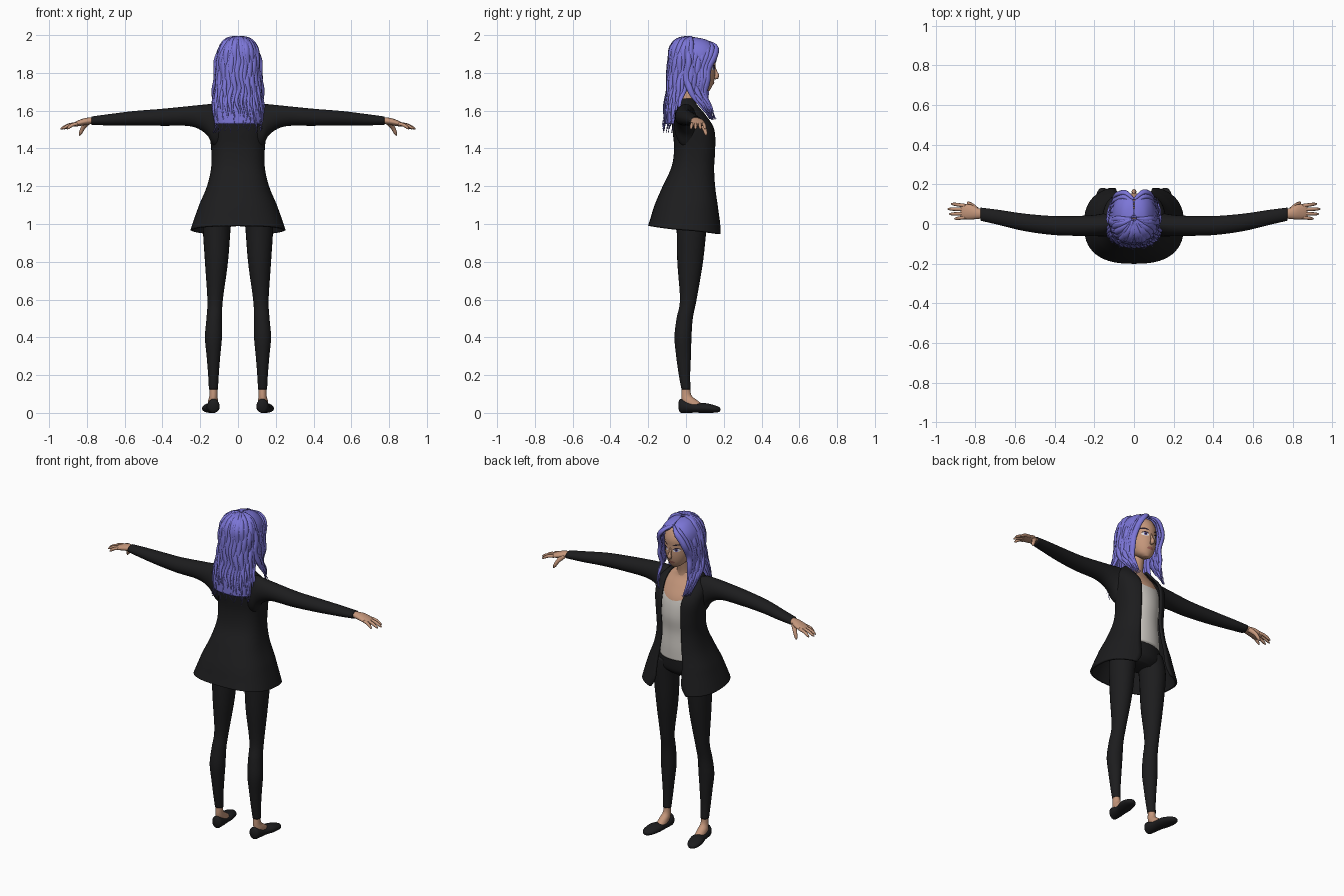
import bpy, bmesh, math, random
from mathutils import Vector
from mathutils.bvhtree import BVHTree

random.seed(4)
if "Cube" in bpy.data.objects:
    bpy.data.objects.remove(bpy.data.objects["Cube"])


def material(name, r, g, b):
    m = bpy.data.materials.new(name)
    m.use_nodes = True
    m.diffuse_color = (r, g, b, 1)
    node = m.node_tree.nodes["Principled BSDF"]
    node.inputs["Base Color"].default_value = (r, g, b, 1)
    node.inputs["Roughness"].default_value = 0.8
    return m


HAIR = material("violet hair", 0.2, 0.18, 0.68)
CLOTH = material("black cloth", 0.012, 0.012, 0.013)
SHIRT = material("off white shirt", 0.62, 0.59, 0.55)
SKIN = material("skin", 0.56, 0.31, 0.2)
LIPS = material("lips", 0.36, 0.13, 0.1)
WHITE = material("eye white", 0.75, 0.73, 0.72)
IRIS = material("iris", 0.12, 0.1, 0.35)
DARK = material("dark brows", 0.02, 0.012, 0.02)


def spline(keys, n=5):
    """Smooth curve through tuples of any length."""
    out = []
    for i in range(len(keys) - 1):
        a, b, c, d = (keys[min(max(i + k, 0), len(keys) - 1)] for k in (-1, 0, 1, 2))
        for j in range(n):
            t = j / n
            out.append(tuple(q + 0.5 * t * (r - p + t * (2*p - 5*q + 4*r - s + t * (3*(q - r) + s - p)))
                             for p, q, r, s in zip(a, b, c, d)))
    return out + [tuple(keys[-1])]


def skin_rings(bm, rings, closed=True):
    """Bridge rings of points with quads; closed rings are capped."""
    rows = [[bm.verts.new(p) for p in ring] for ring in rings]
    n = len(rows[0])
    for a, b in zip(rows, rows[1:]):
        for i in range(n if closed else n - 1):
            k = (i + 1) % n
            bm.faces.new((a[i], a[k], b[k], b[i]))
    if closed:
        bm.faces.new(rows[0])
        bm.faces.new(rows[-1])


def finish(name, bm, *mats, mirror=False, thick=0):
    bmesh.ops.recalc_face_normals(bm, faces=bm.faces)
    me = bpy.data.meshes.new(name)
    bm.to_mesh(me)
    bm.free()
    for m in mats:
        me.materials.append(m)
    me.shade_smooth()
    ob = bpy.data.objects.new(name, me)
    bpy.context.collection.objects.link(ob)
    if thick:
        mod = ob.modifiers.new("thickness", "SOLIDIFY")
        mod.thickness, mod.offset = thick, 0
    if mirror:
        ob.modifiers.new("other side", "MIRROR").use_clip = False
    return ob


def loft_mesh(axis, keys, sides=24):
    """Keys: station, two centre coordinates, two radii."""
    bm = bmesh.new()
    rings = []
    for s, u, v, ru, rv in spline(keys):
        ring = []
        for i in range(sides):
            a = math.tau * i / sides
            p, q = u + abs(ru) * math.cos(a), v + abs(rv) * math.sin(a)
            ring.append({"x": (s, p, q), "y": (p, s, q), "z": (p, q, s)}[axis])
        rings.append(ring)
    skin_rings(bm, rings)
    return bm


def loft(name, axis, keys, mat, mirror=False):
    return finish(name, loft_mesh(axis, keys), mat, mirror=mirror)


def tube(bm, pts, widths, thicks, normal, sides=8):
    """Flattened tube; normal(p) gives its thin direction."""
    pts = [Vector(p) for p in pts]
    rings = []
    for i, p in enumerate(pts):
        tan = (pts[min(i + 1, len(pts) - 1)] - pts[max(i - 1, 0)]).normalized()
        side = tan.cross(normal(p)).normalized()
        up = side.cross(tan)
        rings.append([p + side * widths[i] * math.cos(math.tau * k / sides)
                      + up * thicks[i] * math.sin(math.tau * k / sides) for k in range(sides)])
    skin_rings(bm, rings)


def shell_point(row, t, power):
    """Point on an open shell; t is the angle from the face side."""
    z, cy, rx, ry, _ = row
    s, c = math.sin(t), math.cos(t)
    return Vector((math.copysign(abs(s) ** power, s) * rx, cy + math.copysign(abs(c) ** power, c) * ry, z))


def shell(name, keys, mat, power, thick, drop=0):
    bm = bmesh.new()
    rings = []
    for row in spline(keys):
        t0 = math.radians(row[4])
        ring = []
        for i in range(49):
            t = t0 + (math.tau - 2 * t0) * i / 48
            p = shell_point(row, t, power)
            p.z -= drop * max(0, 1.1 - p.z) / 0.11 * (1 + math.cos(t)) / 2
            ring.append(p)
        rings.append(ring)
    skin_rings(bm, rings, closed=False)
    return finish(name, bm, mat, thick=thick)


# Legs, hips, ankles and shoes
loft("trouser_legs", "z", [(.125, .13, 0, .024, .024), (.2, .13, -.008, .028, .03), (.3, .13, -.013, .036, .039),
     (.4, .13, -.016, .045, .045), (.5, .126, -.007, .041, .043), (.6, .121, .012, .041, .044),
     (.8, .114, .022, .061, .068), (1, .111, .03, .074, .08), (1.1, .09, .028, .07, .085)], CLOTH, True)
loft("hips", "z", [(1.02, 0, .03, .1, .06), (1.05, 0, .028, .15, .09), (1.1, 0, .026, .158, .1),
     (1.18, 0, .03, .128, .098)], CLOTH)
loft("ankles", "z", [(.04, .133, .04, .028, .058), (.065, .132, .02, .026, .042), (.095, .13, .002, .021, .026),
     (.15, .13, 0, .02, .021)], SKIN, True)
loft("shoes", "y", [(-.041, .128, .04, .008, .012), (-.03, .129, .038, .028, .036), (0, .131, .033, .034, .033),
     (.05, .136, .026, .035, .025), (.1, .145, .026, .043, .026), (.15, .153, .021, .036, .02),
     (.175, .156, .018, .02, .013), (.182, .157, .018, .006, .005)], CLOTH, True)

# Shirt and chest, split by a sloping neckline
bm = loft_mesh("z", [(1.13, 0, .03, .138, .11), (1.2, 0, .035, .13, .106), (1.3, 0, .04, .118, .098),
     (1.4, 0, .045, .12, .102), (1.5, 0, .035, .13, .097), (1.57, 0, .015, .13, .078),
     (1.62, 0, .005, .1, .052), (1.65, 0, .005, .045, .045)], 32)
neck_point, neck_slope = Vector((0, .13, 1.5)), Vector((0, .9, 1)).normalized()
bmesh.ops.bisect_plane(bm, geom=bm.verts[:] + bm.edges[:] + bm.faces[:], plane_co=neck_point, plane_no=neck_slope)
for f in bm.faces:
    f.material_index = int((f.calc_center_median() - neck_point).dot(neck_slope) > 0)
finish("shirt_and_chest", bm, SHIRT, SKIN)
loft("neck", "z", [(1.58, 0, .005, .06, .055), (1.64, 0, .01, .045, .045), (1.7, 0, .022, .041, .043),
     (1.77, 0, .035, .042, .045)], SKIN)

# Open jacket with flared hem, and sleeves
shell("jacket", [(.99, -.003, .246, .192, 24), (1.03, 0, .23, .182, 18), (1.1, .005, .2, .165, 20),
      (1.2, .02, .158, .137, 23), (1.3, .04, .136, .111, 24), (1.4, .05, .136, .107, 25),
      (1.5, .042, .148, .108, 22), (1.57, .02, .15, .09, 27), (1.62, .005, .115, .068, 40),
      (1.66, 0, .065, .055, 58)], CLOTH, .78, .012, .045)
loft("sleeves", "x", [(.09, .01, 1.51, .06, .11), (.13, .0, 1.525, .062, .11), (.17, -.006, 1.555, .056, .078),
     (.25, -.009, 1.571, .051, .054), (.4, -.008, 1.565, .048, .045), (.55, .008, 1.56, .044, .038),
     (.68, .033, 1.552, .038, .03), (.775, .05, 1.547, .033, .022)], CLOTH, True)

# Hands
bm = loft_mesh("x", [(.75, .05, 1.548, .022, .017), (.785, .053, 1.546, .027, .018), (.82, .06, 1.54, .037, .018),
     (.86, .063, 1.529, .038, .013), (.875, .063, 1.525, .03, .008)], 16)
up = lambda p: Vector((0, 0, 1))
for y0, y1, tip in ((.034, .026, .905), (.053, .05, .932), (.073, .076, .94), (.092, .102, .922)):
    path = spline([(.85, y0, 1.531), ((.85 + tip) / 2, (y0 + y1) / 2, 1.524), (tip, y1, 1.503)], 3)
    r = [.0095, .0095, .009, .009, .0085, .007, .003]
    tube(bm, path, r, r, up)
r = [.016, .015, .014, .012, .011, .009, .003]
tube(bm, spline([(.795, .07, 1.54), (.82, .095, 1.51), (.84, .108, 1.468)], 3), r, r, up)
finish("hands", bm, SKIN, mirror=True)

# Head, nose and ears
head = loft("head", "z", [(1.704, 0, .105, .016, .018), (1.72, 0, .092, .042, .042), (1.75, 0, .07, .064, .077),
     (1.79, 0, .056, .079, .098), (1.84, 0, .046, .087, .109), (1.89, 0, .04, .088, .115),
     (1.94, 0, .035, .072, .095), (1.97, 0, .03, .035, .045)], SKIN)
bm = bmesh.new()
r = [.004, .006, .008, .012, .013, .006]
tube(bm, [(0, .15, 1.84), (0, .154, 1.82), (0, .159, 1.803), (0, .164, 1.789), (0, .161, 1.777), (0, .15, 1.77)],
     r, r, lambda p: Vector((0, 1, 0)))
finish("nose", bm, SKIN)
loft("ears", "z", [(1.775, .088, .045, .004, .006), (1.79, .094, .042, .01, .014), (1.82, .1, .036, .012, .02),
     (1.84, .1, .032, .006, .01)], SKIN, True)

# Painted face: thin patches laid on the head
tree = BVHTree.FromPolygons([v.co for v in head.data.vertices], [p.vertices[:] for p in head.data.polygons])


def patch(name, cx, cz, rx, rz, lift, mat, arch=0, tilt=0, mirror=True):
    bm = bmesh.new()
    rings = []
    for k in (.05, .5, 1):
        ring = []
        for i in range(20):
            a = math.tau * i / 20
            u = k * math.cos(a)
            x, z = cx + rx * u, cz + rz * k * math.sin(a) - arch * u * u + tilt * u
            hit = tree.ray_cast(Vector((x, 1, z)), Vector((0, -1, 0)))[0]
            ring.append((x, hit.y + lift, z))
        rings.append(ring)
    skin_rings(bm, rings)
    bm.faces.ensure_lookup_table()
    bmesh.ops.delete(bm, geom=[bm.faces[-1]], context="FACES_ONLY")
    ob = finish(name, bm, mat, mirror=mirror)
    if sum(p.normal.y for p in ob.data.polygons) < 0:
        ob.data.flip_normals()


patch("eye_whites", .037, 1.826, .019, .011, .002, WHITE, .002, .002)
patch("irises", .036, 1.827, .0095, .0105, .0032, IRIS)
patch("pupils", .036, 1.827, .0045, .0055, .0042, DARK)
patch("upper_lashes", .038, 1.838, .021, .0035, .0048, DARK, .008, .002)
patch("eyebrows", .04, 1.86, .024, .0045, .003, DARK, .005, .004)
patch("mouth", 0, 1.745, .022, .008, .003, LIPS, .002, mirror=False)

# Hair: a close cap with the face left open
cap = [(1.53, -.02, .128, .092, 112), (1.6, -.018, .132, .092, 112), (1.7, .0, .118, .098, 105),
       (1.79, .025, .105, .11, 80), (1.86, .036, .107, .12, 52), (1.91, .04, .1, .121, 36),
       (1.945, .04, .082, .103, 8), (1.972, .035, .054, .068, 2), (1.984, .03, .012, .014, 1)]
shell("hair_cap", cap, HAIR, .85, .01)
outward = lambda p: p - Vector((0, .03, min(p.z, 1.84)))


def strand(bm, path, width, thick):
    n = len(path) - 1
    shape = [max(.12, min(1, .35 + 3 * i / n, 2.6 * (1 - i / n))) for i in range(n + 1)]
    tube(bm, path, [width * s for s in shape], [thick * s for s in shape], outward)


# Long wavy strands down the back
bm = bmesh.new()
rows = spline(cap, 6)[::-1]
for k in range(23):
    t = math.radians(96 + 168 * k / 22)
    phase, end = random.uniform(0, 6), random.uniform(1.53, 1.57)
    path = []
    for row in rows:
        if row[0] < end:
            break
        fall = min(1, (1.99 - row[0]) * 4)
        p = shell_point(row, t + .045 * fall * math.sin(row[0] * 42 + phase), .85)
        path.append(p + outward(p).normalized() * (.004 + .004 * math.sin(row[0] * 35 + phase)))
    last = path[-1]
    path += [last + Vector((random.uniform(-.006, .006) * j, -.003 * j, -.018 * j)) for j in (1, 2, 3)]
    strand(bm, path, .0175, .013)
finish("back_hair", bm, HAIR)

# Side locks blended from a fringe path to a path above the ear
fringe = [(.002, .125, 1.965), (.045, .16, 1.938), (.084, .148, 1.88), (.1, .115, 1.79), (.1, .105, 1.7),
          (.098, .128, 1.62), (.08, .155, 1.545)]
above_ear = [(.0, .0, 1.988), (.065, .005, 1.965), (.112, .01, 1.885), (.12, .005, 1.79), (.128, .02, 1.7),
             (.13, .075, 1.635), (.115, .125, 1.56)]
bm = bmesh.new()
for side in (1, -1):
    for k in range(8):
        b, phase = k / 7, random.uniform(0, 6)
        keys = [tuple(p * (1 - b) + q * b for p, q in zip(u, v)) for u, v in zip(fringe, above_ear)]
        path = []
        for x, y, z in spline(keys, 5):
            wave = .006 * min(1, (1.99 - z) * 5) * math.sin(z * 42 + phase)
            path.append((side * (x + wave * .5), y + wave, z + (.03 * random.random() if z < 1.55 else 0)))
        strand(bm, path, .0175, .011)
finish("side_locks", bm, HAIR)
